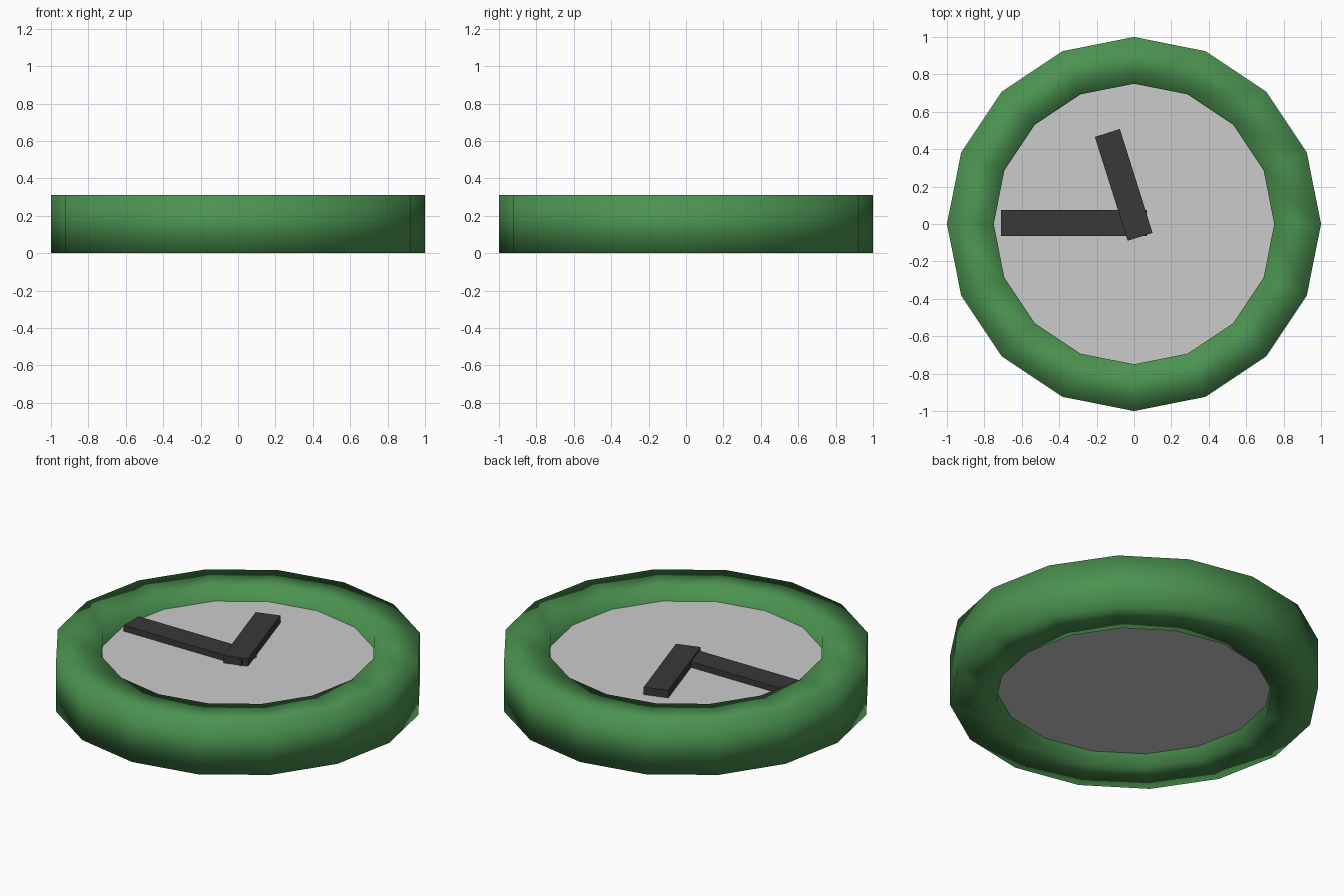
import bpy, bmesh
from math import cos, sin, pi, radians
from mathutils import Matrix

if "Cube" in bpy.data.objects:
    bpy.data.objects.remove(bpy.data.objects["Cube"])

SIDES = 16
HEIGHT = 0.31
FACE_LOW, FACE_TOP = 0.075, 0.235


def material(name, rgb):
    m = bpy.data.materials.new(name)
    m.diffuse_color = (*rgb, 1)
    m.use_nodes = True
    m.node_tree.nodes["Principled BSDF"].inputs["Base Color"].default_value = m.diffuse_color
    return m


def add_object(name, bm, mat=None, smooth=False):
    bmesh.ops.recalc_face_normals(bm, faces=bm.faces)
    for f in bm.faces:
        f.smooth = smooth
    mesh = bpy.data.meshes.new(name)
    bm.to_mesh(mesh)
    bm.free()
    obj = bpy.data.objects.new(name, mesh)
    bpy.context.collection.objects.link(obj)
    if mat:
        mesh.materials.append(mat)
    return obj


def hand(name, centre, length, width, top, angle, mat):
    bm = bmesh.new()
    bmesh.ops.create_cube(bm, size=1)
    bm.transform(Matrix.Translation((*centre, (FACE_TOP + top) / 2))
                 @ Matrix.Rotation(radians(angle), 4, 'Z')
                 @ Matrix.Diagonal((length, width, top - FACE_TOP, 1)))
    return add_object(name, bm, mat)


green = material("green", (0.07, 0.29, 0.08))
dark = material("dark", (0.04, 0.04, 0.04))

# Rim: rectangular section swept round 16 sides, softly shaded
bm = bmesh.new()
section = [(1, 0), (1, HEIGHT), (0.75, HEIGHT), (0.75, 0)]
rings = [[bm.verts.new((r * cos(2 * pi * i / SIDES), r * sin(2 * pi * i / SIDES), z))
          for r, z in section] for i in range(SIDES)]
for i in range(SIDES):
    a, b = rings[i], rings[(i + 1) % SIDES]
    for j in range(4):
        k = (j + 1) % 4
        bm.faces.new((a[j], b[j], b[k], a[k]))
add_object("clock_rim", bm, green, smooth=True)

# Dial: solid disc recessed from both faces of the rim
bm = bmesh.new()
bmesh.ops.create_cone(bm, cap_ends=True, segments=SIDES, radius1=0.75, radius2=0.75,
                      depth=FACE_TOP - FACE_LOW,
                      matrix=Matrix.Translation((0, 0, (FACE_LOW + FACE_TOP) / 2)))
add_object("clock_dial", bm)

# Hands
hand("long_hand", (-0.32, 0.005), 0.78, 0.14, 0.27, 0, dark)
hand("short_hand", (-0.055, 0.209), 0.582, 0.14, 0.28, 107.5, dark)
